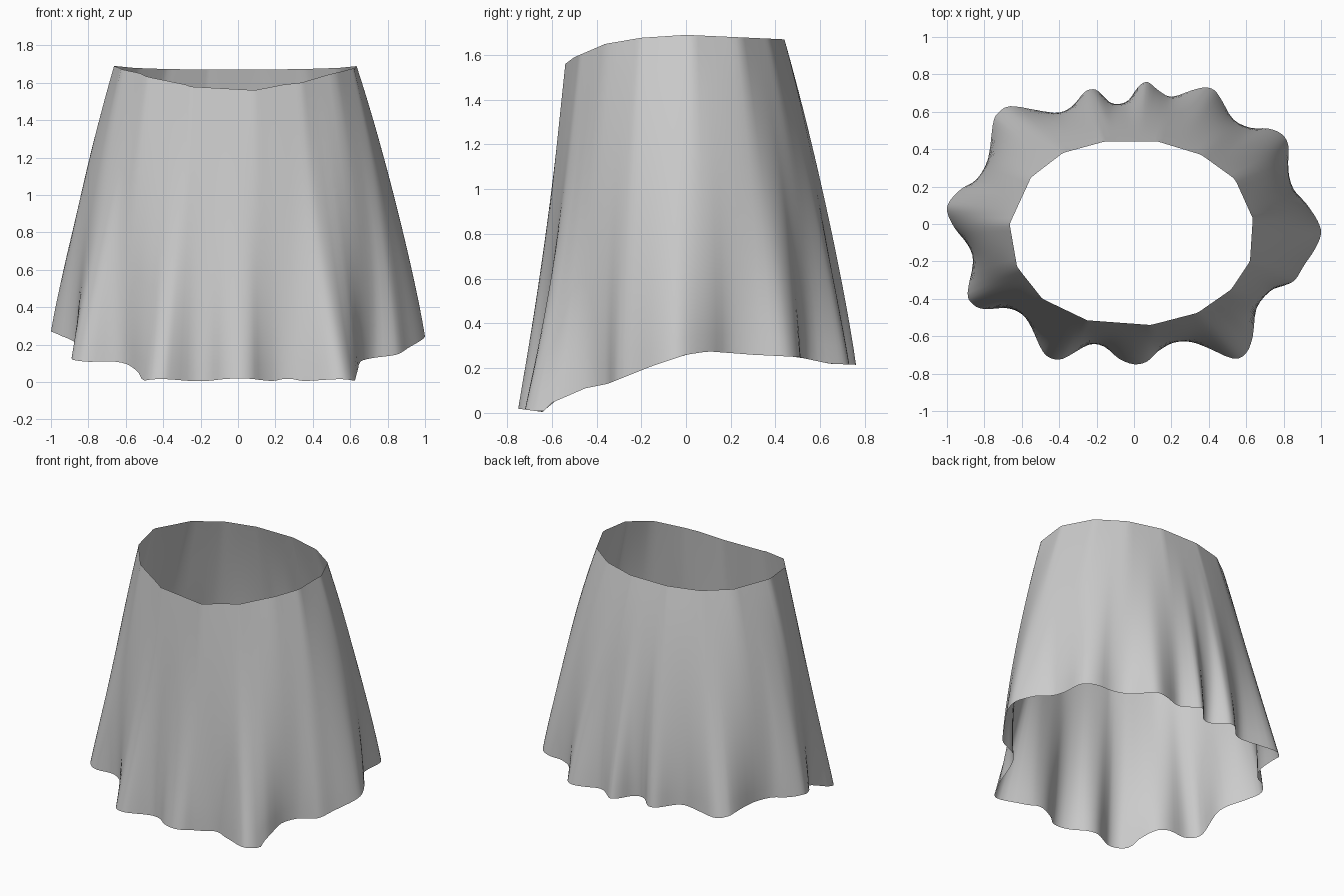
import bpy, bmesh, math
from mathutils import Vector

cube = bpy.data.objects.get("Cube")
if cube:
    bpy.data.objects.remove(cube, do_unlink=True)

# Wavy hem outline seen from above, counter-clockwise from the left side
HEM = [(1.0, -.05), (.98, .02), (.92, .11), (.85, .19), (.825, .29), (.825, .42), (.79, .48),
       (.72, .51), (.62, .515), (.53, .56), (.47, .66), (.43, .715), (.38, .73), (.31, .715),
       (.2, .68), (.13, .715), (.07, .76), (.02, .73), (-.03, .66), (-.08, .635), (-.13, .65),
       (-.19, .71), (-.23, .72), (-.27, .7), (-.33, .63), (-.4, .595), (-.5, .605), (-.66, .63),
       (-.73, .59), (-.755, .53), (-.78, .35), (-.84, .24), (-.92, .19), (-.98, .13), (-1.0, .07),
       (-.96, -.02), (-.89, -.11), (-.86, -.2), (-.89, -.37), (-.86, -.43), (-.8, -.455),
       (-.68, -.45), (-.6, -.48), (-.55, -.55), (-.5, -.66), (-.46, -.71), (-.4, -.725),
       (-.34, -.7), (-.24, -.645), (-.16, -.655), (-.08, -.72), (0, -.75), (.07, -.735),
       (.13, -.68), (.21, -.635), (.3, -.63), (.39, -.66), (.53, -.72), (.6, -.69), (.635, -.6),
       (.655, -.45), (.72, -.36), (.8, -.33), (.86, -.3), (.91, -.22), (.97, -.13)]
# Faceted waist opening
WAIST = [(.635, .03), (.54, .24), (.36, .37), (.13, .44), (-.16, .44), (-.38, .38), (-.55, .25),
         (-.665, 0), (-.625, -.23), (-.49, -.4), (-.25, -.515), (.09, -.54), (.34, -.475),
         (.52, -.35), (.62, -.2)]
# Edge heights, as (y, z)
HEM_Z = [(-.76, .02), (-.64, .004), (-.6, .045), (-.45, .11), (-.35, .13), (-.15, .21), (0, .26),
         (.1, .275), (.3, .26), (.5, .25), (.64, .22), (.76, .215)]
WAIST_Z = [(-.54, 1.56), (-.5, 1.59), (-.36, 1.65), (-.2, 1.677), (0, 1.69), (.44, 1.67)]
ROWS, STEPS = 18, 3


def lookup(table, y):
    """Linear interpolation in a (y, z) table."""
    if y <= table[0][0]:
        return table[0][1]
    for (a, za), (b, zb) in zip(table, table[1:]):
        if y <= b:
            return za + (zb - za) * (y - a) / (b - a)
    return table[-1][1]


def spline(points, steps):
    """Closed Catmull-Rom curve through the points."""
    p = [Vector(q) for q in points]
    n, out = len(p), []
    for i in range(n):
        a, b, c, d = (p[(i + k) % n] for k in (-1, 0, 1, 2))
        for s in range(steps):
            t = s / steps
            out.append(.5 * (2 * b + (c - a) * t + (2 * a - 5 * b + 4 * c - d) * t * t
                             + (3 * b - a - 3 * c + d) * t ** 3))
    return out


def on_polygon(points, direction):
    """Where a ray from the centre meets the polygon."""
    for p, q in zip(points, points[1:] + points[:1]):
        a, b = Vector(p), Vector(q)
        ca, cb = a.x * direction.y - a.y * direction.x, b.x * direction.y - b.y * direction.x
        if ca >= 0 > cb and (a + b).dot(direction) > 0:
            return a.lerp(b, ca / (ca - cb))
    return direction * .6


# Skirt: waist flares to an ellipse, pleats grow towards the hem
bm = bmesh.new()
columns = []
for hem in spline(HEM, STEPS):
    d = hem.normalized()
    waist = on_polygon(WAIST, d)
    base = d / math.hypot(d.x / .91, d.y / .685)
    z_top, z_low = lookup(WAIST_Z, waist.y), lookup(HEM_Z, hem.y)
    front = max(0, -d.y) ** 2
    power = 1.7 - .55 * front
    column = []
    for r in range(ROWS + 1):
        t = r / ROWS
        p = waist + (base - waist) * (1 - (1 - t) ** power) + (hem - base) * t ** 2.5
        column.append(bm.verts.new((p.x, p.y, z_top + (z_low - z_top) * t)))
    columns.append(column)
for a, b in zip(columns, columns[1:] + columns[:1]):
    for r in range(ROWS):
        bm.faces.new((a[r], a[r + 1], b[r + 1], b[r])).smooth = True

mesh = bpy.data.meshes.new("skirt")
bm.to_mesh(mesh)
bm.free()
skirt = bpy.data.objects.new("skirt", mesh)
bpy.context.collection.objects.link(skirt)

# Plain grey cloth
cloth = bpy.data.materials.new("grey cloth")
cloth.use_nodes = True
cloth.diffuse_color = (.6, .6, .6, 1)
cloth.node_tree.nodes["Principled BSDF"].inputs["Base Color"].default_value = (.6, .6, .6, 1)
mesh.materials.append(cloth)
